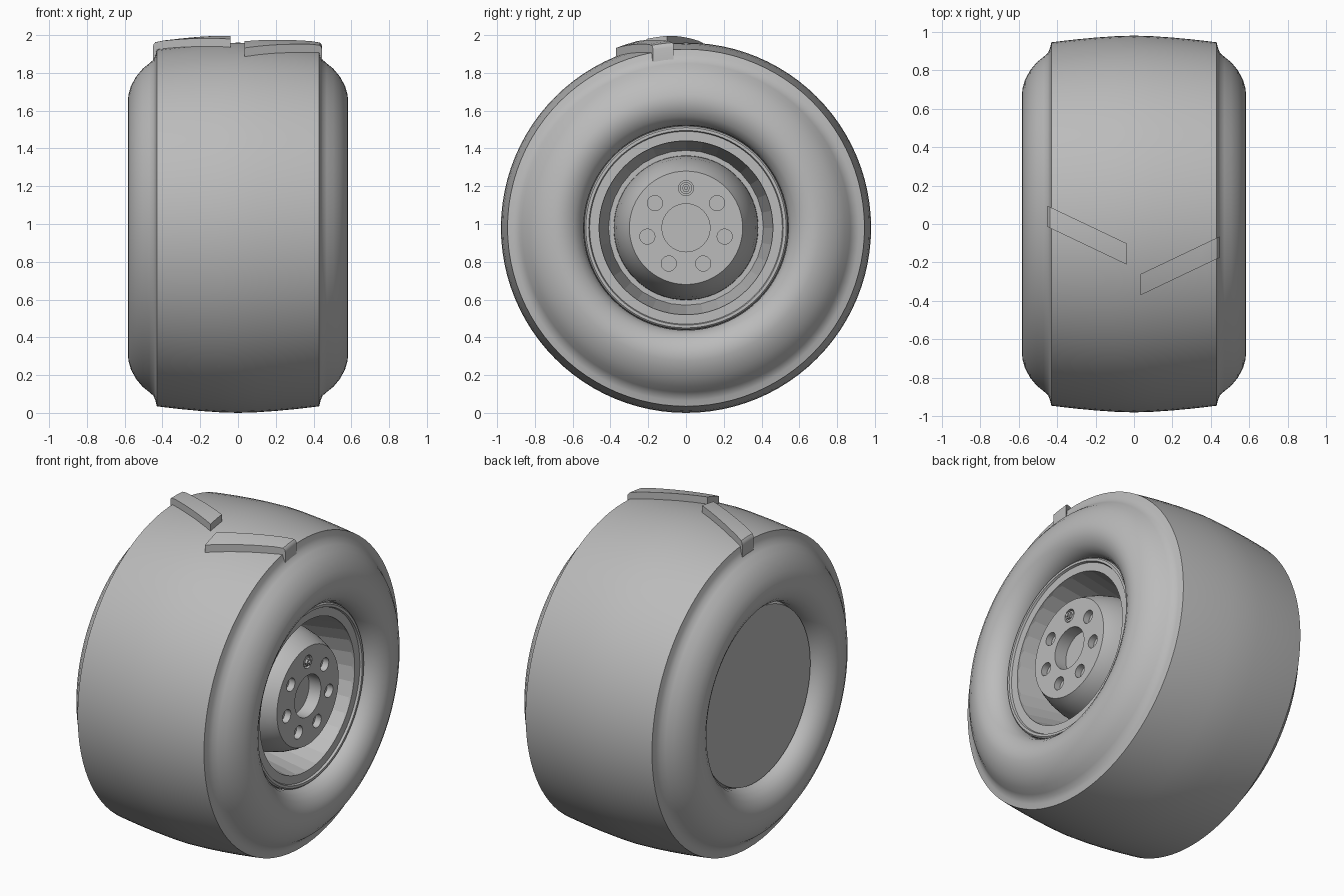
import bpy, bmesh, math
from mathutils import Matrix

cube = bpy.data.objects.get("Cube")
if cube:
    bpy.data.objects.remove(cube)

CZ = 0.98  # height of the wheel axis

grey = bpy.data.materials.new("plain_grey")
grey.use_nodes = True
colour = (0.5, 0.5, 0.5, 1)
grey.diffuse_color = colour
grey.node_tree.nodes["Principled BSDF"].inputs["Base Color"].default_value = colour


def finish(name, bm, angle=30):
    """Turn a bmesh into a shaded object."""
    bmesh.ops.remove_doubles(bm, verts=bm.verts, dist=1e-5)
    bmesh.ops.recalc_face_normals(bm, faces=bm.faces)
    mesh = bpy.data.meshes.new(name)
    bm.to_mesh(mesh)
    bm.free()
    mesh.materials.append(grey)
    ob = bpy.data.objects.new(name, mesh)
    bpy.context.collection.objects.link(ob)
    shade(ob, angle)
    return ob


def shade(ob, angle):
    bpy.ops.object.select_all(action='DESELECT')
    ob.select_set(True)
    bpy.context.view_layer.objects.active = ob
    bpy.ops.object.shade_smooth_by_angle(angle=math.radians(angle))


def lathe(name, profile, steps=96, closed=False, angle=30):
    """Revolve (x, radius) points about the wheel axis."""
    bm = bmesh.new()
    vs = [bm.verts.new((x, 0, CZ + r)) for x, r in profile]
    es = [bm.edges.new(p) for p in zip(vs, vs[1:])]
    if closed:
        es.append(bm.edges.new((vs[-1], vs[0])))
    bmesh.ops.spin(bm, geom=vs + es, cent=(0, 0, CZ), axis=(1, 0, 0),
                   angle=math.tau, steps=steps, use_merge=True)
    return finish(name, bm, angle)


def disc(bm, x, depth, radius, y, z, sides=24):
    """Add a short cylinder along x, centred at the given point."""
    m = Matrix.Translation((x, y, z)) @ Matrix.Rotation(math.pi / 2, 4, 'Y')
    bmesh.ops.create_cone(bm, cap_ends=True, segments=sides, radius1=radius,
                          radius2=radius, depth=depth, matrix=m)


def tread_radius(x):
    return 0.98 - 0.035 * (abs(x) / 0.43) ** 1.6


# Tyre: crowned tread, stepped shoulder, bulging sidewall, bead
half = [(x, tread_radius(x)) for x in (0.1, 0.2, 0.3, 0.38, 0.43)]
half += [(0.437, 0.915), (0.447, 0.89), (0.47, 0.87), (0.505, 0.842), (0.54, 0.80),
         (0.567, 0.75), (0.58, 0.705), (0.583, 0.67), (0.574, 0.63), (0.552, 0.59),
         (0.52, 0.56), (0.48, 0.543), (0.44, 0.54)]
lathe("tyre", [(-x, r) for x, r in reversed(half)] + [(0, 0.98)] + half, angle=35)

# Rim lip and faceted barrel
lathe("rim_lip", [(0.44, 0.542), (0.477, 0.538), (0.485, 0.53), (0.485, 0.515),
                  (0.472, 0.51), (0.472, 0.46), (0.44, 0.46)], closed=True)
lathe("rim_barrel", [(0.471, 0.463), (0.16, 0.41), (0.16, 0.36)], steps=32, angle=5)

# Hub: domed cone with a centre bore
FACE = 0.475
hub = lathe("hub", [(0.1, 0), (0.1, 0.385), (0.2, 0.381), (0.3, 0.367), (0.38, 0.346),
                    (0.44, 0.32), (FACE, 0.30), (FACE, 0.127), (FACE - 0.08, 0.127),
                    (FACE - 0.08, 0)], steps=64)

# Seven lug holes around the bore
bm = bmesh.new()
for i in range(7):
    a = math.pi / 2 + i * math.tau / 7
    disc(bm, FACE, 0.08, 0.04, 0.21 * math.cos(a), CZ + 0.21 * math.sin(a))
cutter = finish("hole_cutter", bm)
cutter.hide_render = True
mod = hub.modifiers.new("holes", 'BOOLEAN')
mod.operation = 'DIFFERENCE'
mod.solver = 'EXACT'
mod.object = cutter
bpy.context.view_layer.objects.active = hub
bpy.ops.object.modifier_apply(modifier=mod.name)
bpy.data.objects.remove(cutter)
shade(hub, 30)

# Lug bolt in the top hole
bm = bmesh.new()
disc(bm, FACE - 0.025, 0.04, 0.032, 0, CZ + 0.21)
disc(bm, FACE - 0.01, 0.04, 0.022, 0, CZ + 0.21, 6)
disc(bm, FACE, 0.04, 0.011, 0, CZ + 0.21, 12)
finish("lug_bolt", bm)

# Flat cover closing the inner side
lathe("back_cover", [(-0.44, 0.541), (-0.475, 0.53), (-0.475, 0)])


def tread_block(name, side, start, y0):
    """Slanted block curving over the tread and down the shoulder."""
    bm = bmesh.new()
    rings = []
    end = start + 0.41
    for i in range(10):
        t = i / 9
        x = start + 0.40 * t
        rings.append((x, tread_radius(x) + 0.042, tread_radius(x) - 0.02))
    rings[-1] = (end - 0.012, tread_radius(end) + 0.04, 0.885)
    rings += [(end - 0.003, tread_radius(end) + 0.03, 0.885),
              (end, tread_radius(end) + 0.015, 0.885)]
    loops = []
    for x, outer, inner in rings:
        y = y0 + 0.195 * (x - start) / 0.41
        ys = [y + 0.11 * k / 4 for k in range(5)]
        pts = [(v, outer) for v in ys] + [(v, inner) for v in reversed(ys)]
        loops.append([bm.verts.new((side * x, v, CZ + math.sqrt(r * r - v * v)))
                      for v, r in pts])
    n = len(loops[0])
    for a, b in zip(loops, loops[1:]):
        for k in range(n):
            bm.faces.new((a[k], a[(k + 1) % n], b[(k + 1) % n], b[k]))
    bm.faces.new(loops[0])
    bm.faces.new(loops[-1])
    finish(name, bm, 35)


# Two staggered tread blocks
tread_block("left_tread_block", 1, 0.035, -0.37)
tread_block("right_tread_block", -1, 0.04, -0.21)
